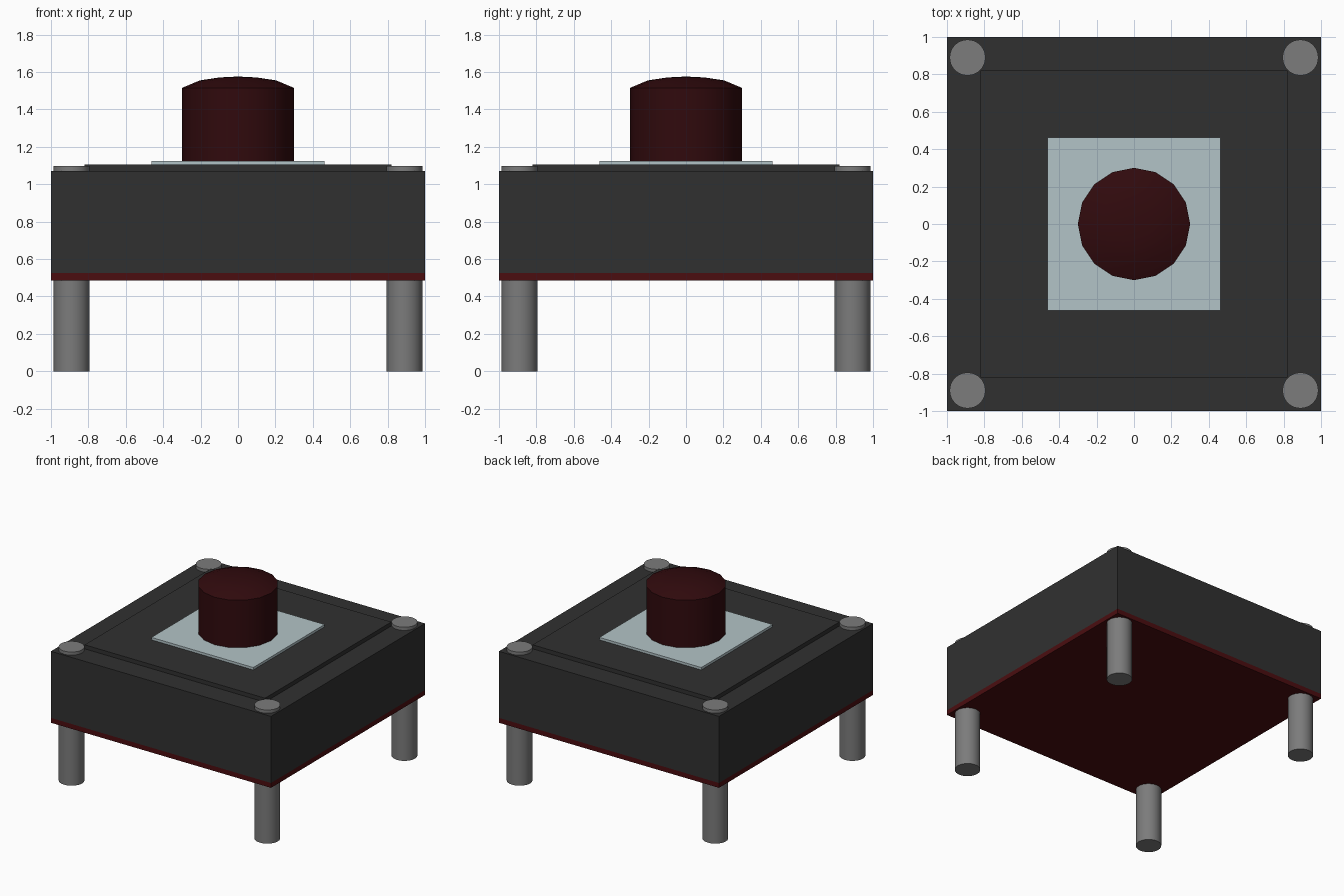
import bpy
import bmesh
import math

cube = bpy.data.objects.get("Cube")
if cube:
    bpy.data.objects.remove(cube, do_unlink=True)


def material(name, rgb):
    mat = bpy.data.materials.new(name)
    mat.use_nodes = True
    mat.diffuse_color = (*rgb, 1)
    mat.node_tree.nodes["Principled BSDF"].inputs["Base Color"].default_value = (*rgb, 1)
    return mat


charcoal = material("charcoal", (0.03, 0.03, 0.03))
dark_red = material("dark red", (0.07, 0.004, 0.005))
maroon = material("maroon", (0.03, 0.003, 0.004))
steel = material("steel grey", (0.2, 0.2, 0.2))
pale_blue = material("pale blue grey", (0.45, 0.55, 0.57))


def box(name, half, z0, z1, mat):
    """Square slab centred on the z axis."""
    bpy.ops.mesh.primitive_cube_add(size=1, location=(0, 0, (z0 + z1) / 2))
    obj = bpy.context.object
    obj.name = name
    obj.scale = (2 * half, 2 * half, z1 - z0)
    bpy.ops.object.transform_apply(location=False, rotation=False, scale=True)
    obj.data.materials.append(mat)
    return obj


def lathe(name, profile, sides, mat, x=0, y=0):
    """Spin a radius and height profile that starts and ends on the axis."""
    bm = bmesh.new()
    points = [bm.verts.new((r, 0, z)) for r, z in profile]
    edges = [bm.edges.new(pair) for pair in zip(points, points[1:])]
    bmesh.ops.spin(bm, geom=points + edges, axis=(0, 0, 1), cent=(0, 0, 0),
                   angle=math.tau, steps=sides, use_duplicate=False)
    bmesh.ops.remove_doubles(bm, verts=bm.verts, dist=0.0005)
    bmesh.ops.recalc_face_normals(bm, faces=bm.faces)
    mesh = bpy.data.meshes.new(name)
    bm.to_mesh(mesh)
    bm.free()
    obj = bpy.data.objects.new(name, mesh)
    bpy.context.collection.objects.link(obj)
    obj.location = (x, y, 0)
    mesh.materials.append(mat)
    bpy.ops.object.select_all(action="DESELECT")
    obj.select_set(True)
    bpy.context.view_layer.objects.active = obj
    bpy.ops.object.shade_smooth_by_angle(angle=math.radians(30))
    return obj


# Housing: base plate, body, raised top panel and mounting plate
box("base_plate", 1.0, 0.485, 0.525, dark_red)
box("body", 1.0, 0.525, 1.072, charcoal)
box("top_panel", 0.82, 1.06, 1.105, charcoal)
box("mounting_plate", 0.463, 1.1, 1.125, pale_blue)

# Push button with a shallow domed top
lathe("button", [(0, 1.115), (0.3, 1.115), (0.3, 1.515), (0.205, 1.555),
                 (0.1, 1.571), (0, 1.576)], 16, maroon)

# Corner posts: leg below the body, flat head above it
for side, x in (("left", 0.89), ("right", -0.89)):
    for end, y in (("front", -0.89), ("back", 0.89)):
        lathe(f"{end}_{side}_leg", [(0, 0), (0.096, 0), (0.096, 0.49), (0, 0.49)],
              32, steel, x, y)
        lathe(f"{end}_{side}_post_head", [(0, 1.065), (0.096, 1.065), (0.096, 1.098),
                                          (0, 1.098)], 32, steel, x, y)
